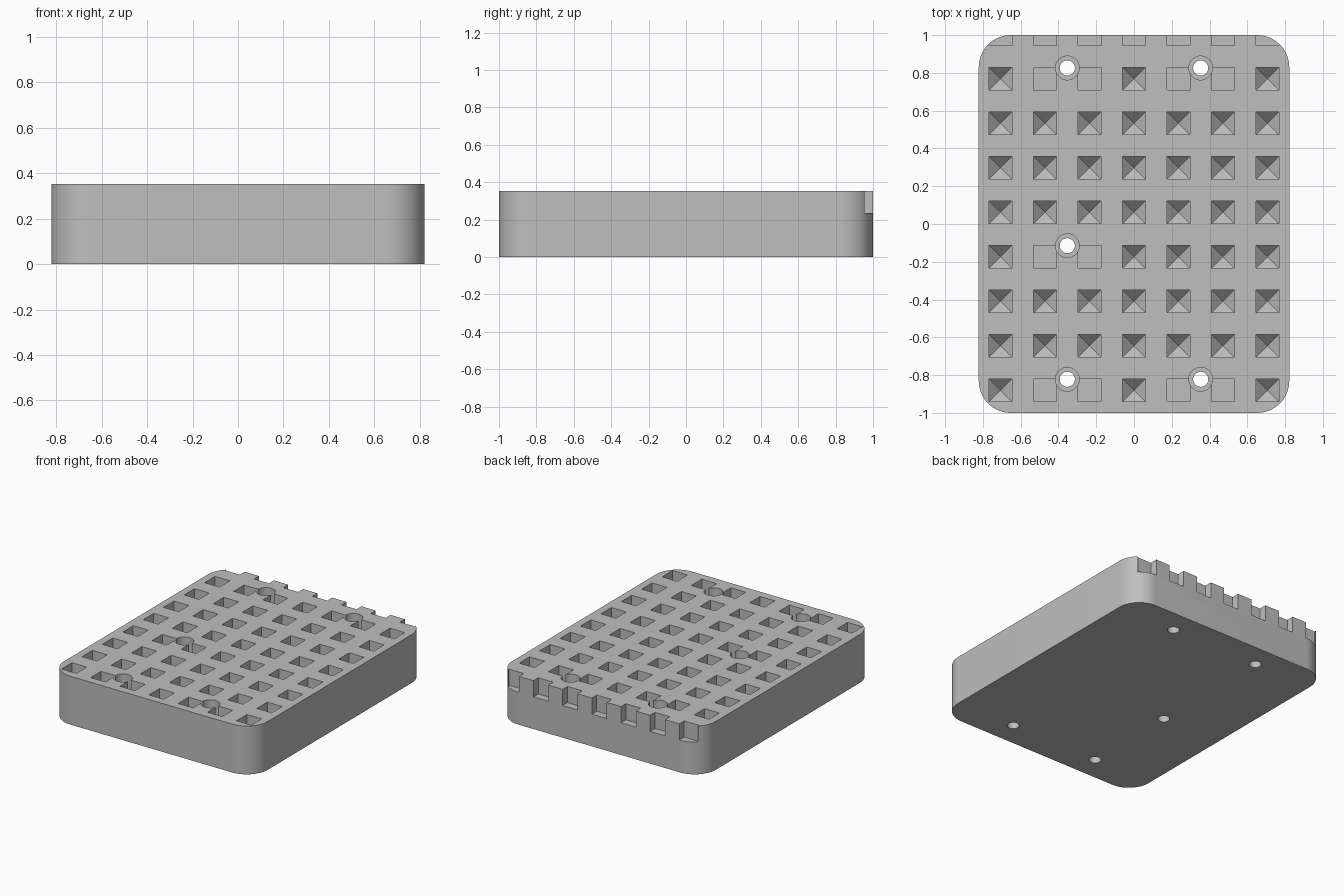
import bpy
import bmesh
from math import cos, sin, pi, hypot

cube = bpy.data.objects.get("Cube")
if cube:
    bpy.data.objects.remove(cube, do_unlink=True)

HALF_X, HALF_Y, HEIGHT, CORNER = 0.822, 1.0, 0.353, 0.17
PITCH, POCKET, FLOOR, TIP = 0.2355, 0.06, 0.235, 0.175
BORE_FLOOR, TOP = 0.12, 0.45
HOLES = [(-0.353, 0.826), (0.353, 0.826), (-0.353, -0.115),
         (-0.353, -0.822), (0.353, -0.822)]

grey = bpy.data.materials.new("light_grey")
grey.use_nodes = True
colour = (0.52, 0.52, 0.52, 1)
grey.diffuse_color = colour
grey.node_tree.nodes["Principled BSDF"].inputs["Base Color"].default_value = colour


def prism(bm, outline, z0, z1, tip=None):
    """Extrude an anticlockwise outline, with an optional point below it."""
    low = [bm.verts.new((x, y, z0)) for x, y in outline]
    high = [bm.verts.new((x, y, z1)) for x, y in outline]
    n = len(outline)
    bm.faces.new(high)
    for i in range(n):
        j = (i + 1) % n
        bm.faces.new((low[i], low[j], high[j], high[i]))
    if tip:
        point = bm.verts.new(tip)
        for i in range(n):
            bm.faces.new((low[(i + 1) % n], low[i], point))
    else:
        bm.faces.new(low[::-1])


def circle(x, y, radius, sides=40):
    return [(x + radius * cos(2 * pi * i / sides),
             y + radius * sin(2 * pi * i / sides)) for i in range(sides)]


def make_object(name, bm):
    mesh = bpy.data.meshes.new(name)
    bm.normal_update()
    bm.to_mesh(mesh)
    bm.free()
    mesh.materials.append(grey)
    obj = bpy.data.objects.new(name, mesh)
    bpy.context.collection.objects.link(obj)
    return obj


# Rounded block
outline = []
for k, (sx, sy) in enumerate([(1, 1), (-1, 1), (-1, -1), (1, -1)]):
    for i in range(17):
        a = (k + i / 16) * pi / 2
        outline.append((sx * (HALF_X - CORNER) + CORNER * cos(a),
                        sy * (HALF_Y - CORNER) + CORNER * sin(a)))
bm = bmesh.new()
prism(bm, outline, 0, HEIGHT)
block = make_object("pocketed_block", bm)

# Square pockets: pointed floors, but flat beside the holes and at the back edge
bm = bmesh.new()
for row in range(9):
    y = -0.88 + row * PITCH
    for col in range(-3, 4):
        x = col * PITCH
        square = [(x - POCKET, y - POCKET), (x + POCKET, y - POCKET),
                  (x + POCKET, y + POCKET), (x - POCKET, y + POCKET)]
        flat = row == 8 or any(hypot(x - hx, y - hy) < 0.15 for hx, hy in HOLES)
        prism(bm, square, FLOOR, TOP, None if flat else (x, y, TIP))
cutters = [make_object("pocket_cutter", bm)]

# Screw holes and their wider head recesses
for name, radius, base in [("recess_cutter", 0.063, BORE_FLOOR),
                           ("screw_hole_cutter", 0.04, -0.1)]:
    bm = bmesh.new()
    for x, y in HOLES:
        prism(bm, circle(x, y, radius), base, TOP)
    cutters.append(make_object(name, bm))

# Cut the block, then discard the cutters
bpy.ops.object.select_all(action='DESELECT')
bpy.context.view_layer.objects.active = block
block.select_set(True)
for cutter in cutters:
    cutter.hide_render = True
    mod = block.modifiers.new(cutter.name, 'BOOLEAN')
    mod.operation = 'DIFFERENCE'
    mod.solver = 'EXACT'
    mod.object = cutter
    bpy.ops.object.modifier_apply(modifier=mod.name)
for cutter in cutters:
    bpy.data.objects.remove(cutter, do_unlink=True)

bpy.ops.object.shade_smooth_by_angle(angle=pi / 6)
